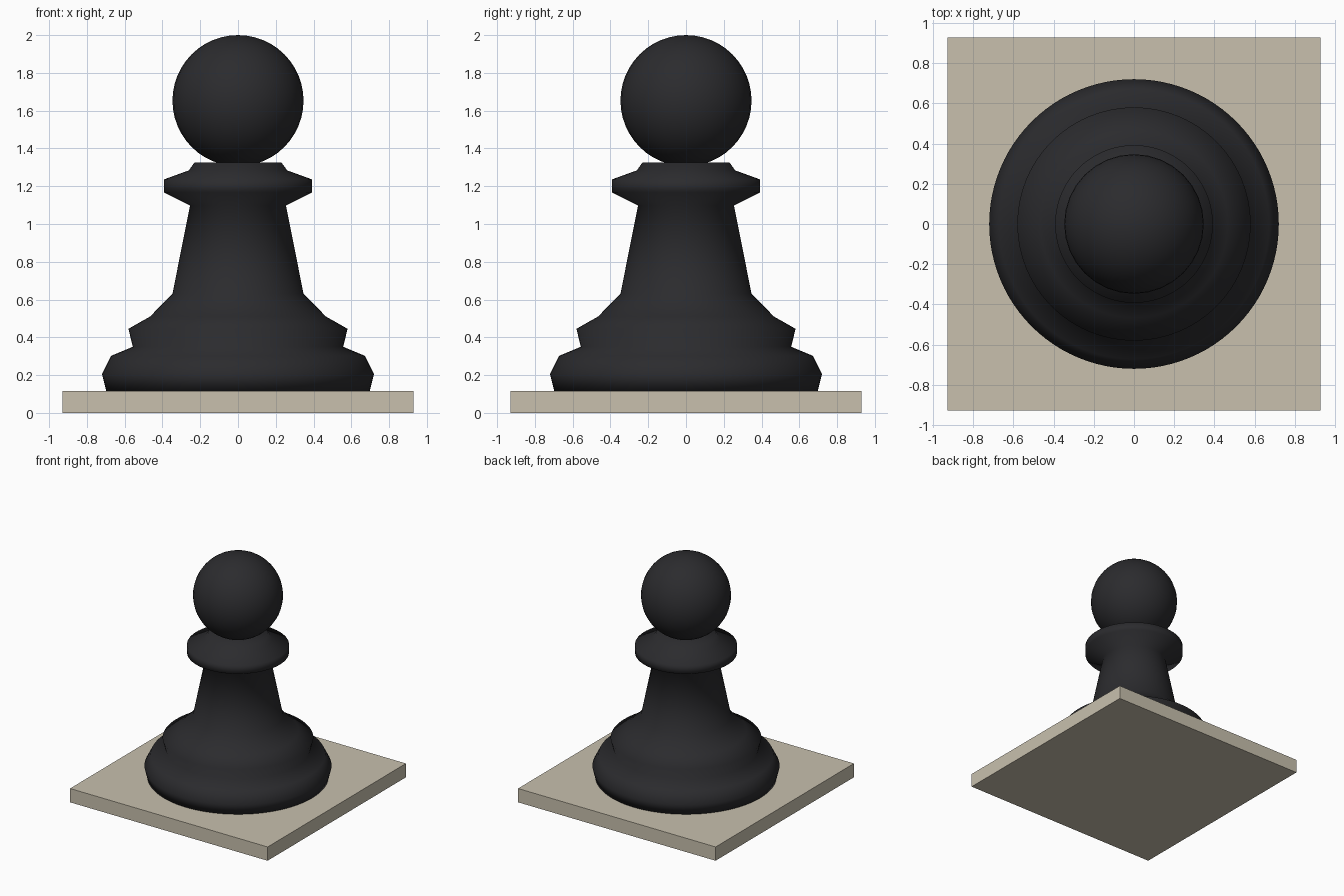
import bpy, bmesh, math
from mathutils import Vector

if "Cube" in bpy.data.objects:
    bpy.data.objects.remove(bpy.data.objects["Cube"])


def material(name, color):
    mat = bpy.data.materials.new(name)
    mat.diffuse_color = (*color, 1)
    mat.use_nodes = True
    mat.node_tree.nodes["Principled BSDF"].inputs["Base Color"].default_value = mat.diffuse_color
    return mat


def lathe(name, profile, steps, mat):
    """Revolve (radius, height) points round the z axis."""
    bm = bmesh.new()
    verts = [bm.verts.new((r, 0, z)) for r, z in profile]
    edges = [bm.edges.new(pair) for pair in zip(verts, verts[1:])]
    bmesh.ops.spin(bm, geom=verts + edges, cent=Vector(), axis=(0, 0, 1),
                   angle=math.tau, steps=steps, use_merge=True)
    bmesh.ops.remove_doubles(bm, verts=bm.verts, dist=1e-4)
    bmesh.ops.recalc_face_normals(bm, faces=bm.faces)
    mesh = bpy.data.meshes.new(name)
    bm.to_mesh(mesh)
    bm.free()
    mesh.shade_smooth()
    mesh.materials.append(mat)
    obj = bpy.data.objects.new(name, mesh)
    bpy.context.collection.objects.link(obj)
    return obj


black = material("black", (0.024, 0.024, 0.027))
cream = material("cream", (0.58, 0.53, 0.42))

# Square board tile
bpy.ops.mesh.primitive_cube_add(size=1, location=(0, 0, 0.0585))
tile = bpy.context.object
tile.name = "board_tile"
tile.scale = (1.856, 1.856, 0.117)
tile.data.materials.append(cream)

# Stepped foot, tapering stem and collar
lathe("pawn_body", [
    (0, 0.117), (0.698, 0.117), (0.72, 0.207), (0.672, 0.302),
    (0.557, 0.35), (0.58, 0.445), (0.466, 0.51), (0.347, 0.63),
    (0.254, 1.098), (0.392, 1.167), (0.392, 1.236), (0.26, 1.284),
    (0.23, 1.326), (0, 1.326)], 96, black)

# Round head
bpy.ops.mesh.primitive_uv_sphere_add(segments=32, ring_count=24, radius=0.347,
                                     location=(0, 0, 1.653))
head = bpy.context.object
head.name = "pawn_head"
head.data.shade_smooth()
head.data.materials.append(black)
